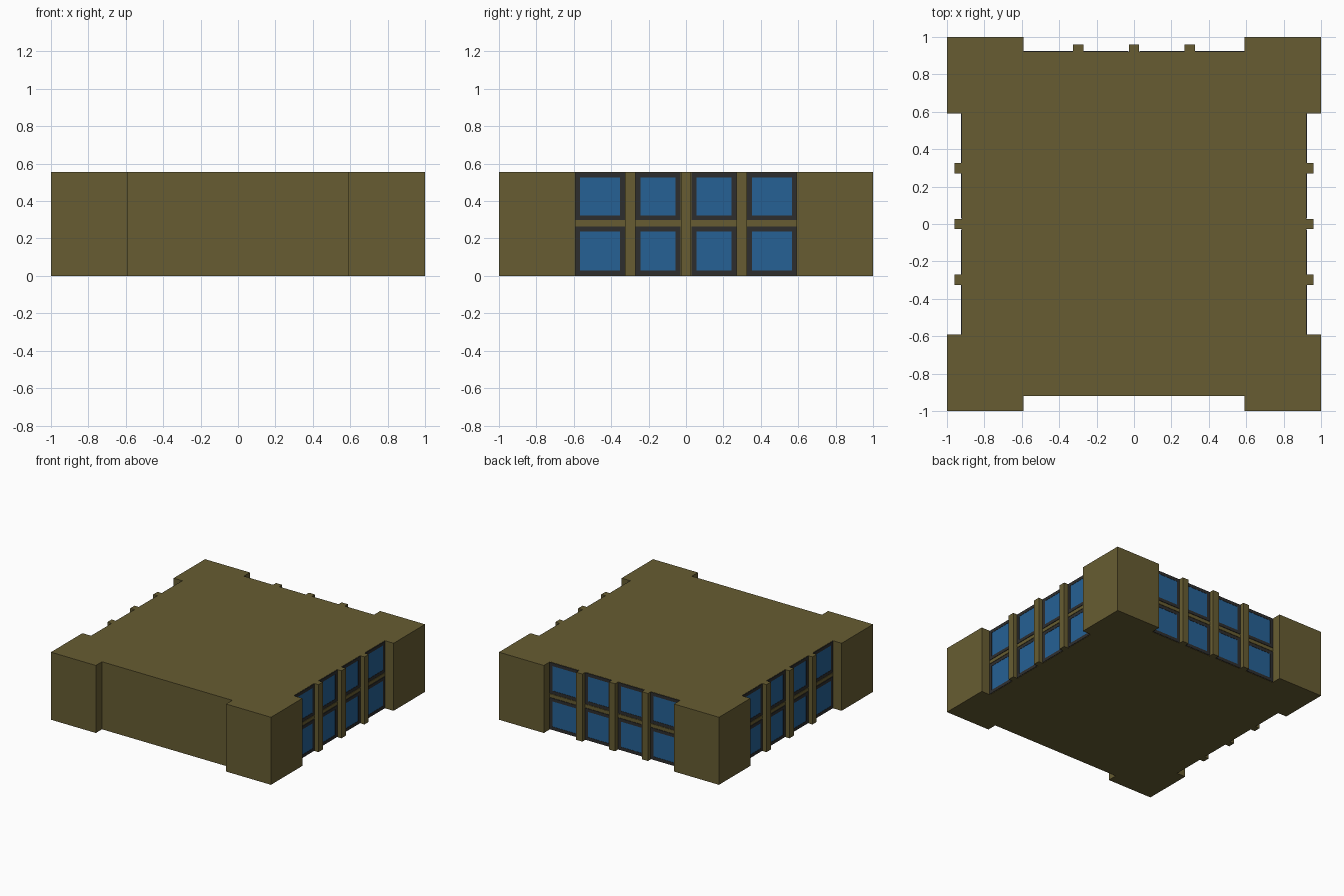
import bpy, bmesh
from math import radians
from mathutils import Matrix

if "Cube" in bpy.data.objects:
    bpy.data.objects.remove(bpy.data.objects["Cube"])

H = 0.555      # storey height
WALL = 0.92    # recessed wall plane
PIER = 0.592   # inner edge of corner piers


def material(name, rgb):
    m = bpy.data.materials.new(name)
    m.diffuse_color = (*rgb, 1)
    m.use_nodes = True
    m.node_tree.nodes["Principled BSDF"].inputs["Base Color"].default_value = m.diffuse_color
    return m


brown = material("olive_wall", (0.135, 0.108, 0.032))
dark = material("dark_frame", (0.027, 0.027, 0.027))
blue = material("blue_glass", (0.019, 0.12, 0.30))


def finish(bm, name, mat):
    bmesh.ops.recalc_face_normals(bm, faces=bm.faces)
    me = bpy.data.meshes.new(name)
    bm.to_mesh(me)
    bm.free()
    me.materials.append(mat)
    ob = bpy.data.objects.new(name, me)
    bpy.context.collection.objects.link(ob)
    return ob


def add_box(bm, x, y, z):
    size = [b - a for a, b in (x, y, z)]
    mid = [(a + b) / 2 for a, b in (x, y, z)]
    bmesh.ops.create_cube(bm, size=1, matrix=Matrix.Translation(mid) @ Matrix.Diagonal((*size, 1)))


def add_ring(bm, x, y, z, t):
    """Rectangular frame facing +x with bar width t."""
    add_box(bm, x, (y[0], y[0] + t), z)
    add_box(bm, x, (y[1] - t, y[1]), z)
    add_box(bm, x, (y[0] + t, y[1] - t), (z[0], z[0] + t))
    add_box(bm, x, (y[0] + t, y[1] - t), (z[1] - t, z[1]))


# Main block: one plan outline with corner piers, extruded upward
quarter = [(WALL, PIER), (1, PIER), (1, 1), (PIER, 1), (PIER, WALL)]
outline = []
for _ in range(4):
    outline += quarter
    quarter = [(-y, x) for x, y in quarter]
bm = bmesh.new()
base = bm.faces.new([bm.verts.new((x, y, 0)) for x, y in outline])
top = bmesh.ops.extrude_face_region(bm, geom=[base])["geom"]
bmesh.ops.translate(bm, vec=(0, 0, H), verts=[v for v in top if isinstance(v, bmesh.types.BMVert)])
finish(bm, "building_block", brown)

# Window walls on the right, back and left; the front stays blank
columns = [(-PIER, -0.326), (-0.27, -0.03), (0.03, 0.27), (0.326, PIER)]
rows = [(0.003, 0.263), (0.298, H - 0.002)]
for side, angle in (("right", 0), ("back", 90), ("left", 180)):
    frames, glass, bars, posts = (bmesh.new() for _ in range(4))
    for y in columns:
        for z in rows:
            add_ring(frames, (WALL - 0.01, WALL + 0.004), y, z, 0.026)
            add_box(glass, (WALL - 0.01, WALL + 0.002),
                    (y[0] + 0.026, y[1] - 0.026), (z[0] + 0.026, z[1] - 0.026))
        add_box(bars, (WALL - 0.01, WALL + 0.004), y, (0.267, 0.294))
    for y in (-0.298, 0, 0.298):
        add_box(posts, (WALL - 0.01, 0.96), (y - 0.028, y + 0.028), (0, H))
    for bm, part, mat in ((frames, "window_frames", dark), (glass, "window_glass", blue),
                          (bars, "window_crossbars", brown), (posts, "window_posts", brown)):
        bm.transform(Matrix.Rotation(radians(angle), 4, 'Z'))
        finish(bm, f"{side}_{part}", mat)
